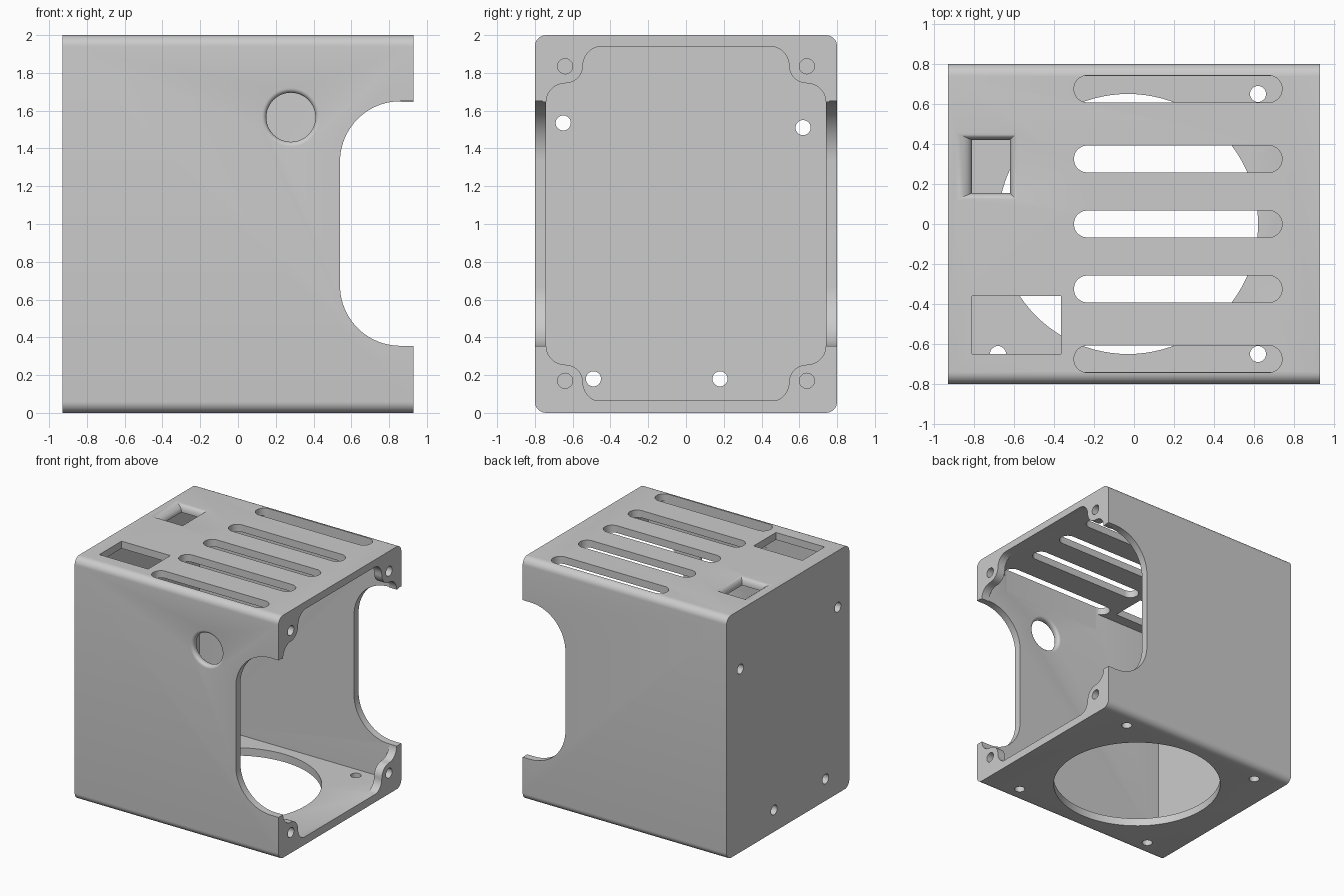
import bpy
import bmesh
from math import sin, cos, pi, radians

cube = bpy.data.objects.get("Cube")
if cube:
    bpy.data.objects.remove(cube, do_unlink=True)

grey = bpy.data.materials.new("plain grey")
grey.use_nodes = True
COLOUR = (0.6, 0.6, 0.6, 1)
grey.diffuse_color = COLOUR
grey.node_tree.nodes["Principled BSDF"].inputs["Base Color"].default_value = COLOUR


def arc(cx, cy, r, start, end, n=12):
    angles = [radians(start + (end - start) * i / n) for i in range(n + 1)]
    return [(cx + r * cos(a), cy + r * sin(a)) for a in angles]


def circle(cx, cy, r, n=32):
    return arc(cx, cy, r, 0, 360, n)[:-1]


def rect(x0, x1, y0, y1):
    return [(x0, y0), (x1, y0), (x1, y1), (x0, y1)]


def rounded(x0, x1, y0, y1, r, n=12):
    e = r * 1.0001
    return (arc(x1 - e, y1 - e, r, 0, 90, n) + arc(x0 + e, y1 - e, r, 90, 180, n)
            + arc(x0 + e, y0 + e, r, 180, 270, n) + arc(x1 - e, y0 + e, r, 270, 360, n))


def loft(name, sections, axis):
    """Closed solid through (profile, position) sections along an axis."""
    place = {"x": lambda p, h: (h, p[0], p[1]),
             "y": lambda p, h: (p[0], h, p[1]),
             "z": lambda p, h: (p[0], p[1], h)}[axis]
    bm = bmesh.new()
    rings = [[bm.verts.new(place(p, h)) for p in prof] for prof, h in sections]
    n = len(rings[0])
    for a, b in zip(rings, rings[1:]):
        for i in range(n):
            j = (i + 1) % n
            bm.faces.new((a[i], a[j], b[j], b[i]))
    bm.faces.new(rings[0])
    bm.faces.new(rings[-1])
    bmesh.ops.recalc_face_normals(bm, faces=bm.faces)
    mesh = bpy.data.meshes.new(name)
    bm.to_mesh(mesh)
    bm.free()
    mesh.materials.append(grey)
    obj = bpy.data.objects.new(name, mesh)
    bpy.context.collection.objects.link(obj)
    return obj


def prism(name, profile, axis, lo, hi):
    return loft(name, [(profile, lo), (profile, hi)], axis)


def combine(tool, operation="DIFFERENCE"):
    tool.hide_render = True
    mod = housing.modifiers.new(tool.name, "BOOLEAN")
    mod.operation = operation
    mod.solver = "EXACT"
    mod.object = tool
    bpy.context.view_layer.objects.active = housing
    bpy.ops.object.modifier_apply(modifier=mod.name)
    bpy.data.objects.remove(tool, do_unlink=True)


# Shell: rounded long edges, hollow, open at one end
housing = prism("housing", rounded(-0.8, 0.8, 0, 2, 0.06, 8), "x", -0.93, 0.93)
combine(prism("cavity", rect(-0.74, 0.74, 0.065, 1.94), "x", -0.87, 1.2))

# Large rounded notches in both side walls
combine(prism("side_notch", rounded(0.54, 1.6, 0.355, 1.65, 0.32, 20), "y", -1, 1))

# Screw bosses in the corners of the open end
boss = (arc(0.445, 1.84, 0.1, 90, 0) + arc(0.64, 1.84, 0.095, 180, 270)[1:]
        + arc(0.64, 1.645, 0.1, 90, 0)[1:] + [(0.76, 1.645), (0.76, 1.96), (0.445, 1.96)])
for sy in (-1, 1):
    for top in (True, False):
        profile = [(sy * y, z if top else 2 - z) for y, z in boss]
        combine(prism("screw_boss", profile, "x", 0.86, 0.93), "UNION")
        combine(prism("boss_hole", circle(sy * 0.64, 1.835 if top else 0.17, 0.04),
                      "x", 0.8, 1))

# Ventilation slots in the top
for y in (-0.675, -0.325, 0, 0.325, 0.675):
    combine(prism("vent_slot", rounded(-0.3, 0.74, y - 0.067, y + 0.067, 0.066),
                  "z", 1.8, 2.1))

# Rectangular window and flared cable opening in the top
combine(prism("top_window", rect(-0.81, -0.365, -0.65, -0.36), "z", 1.8, 2.1))


def flare(s):
    return rect(-0.81 - 0.08 * s, -0.62 + 0.035 * s, 0.155 - 0.035 * s, 0.42 + 0.035 * s)


steps = [pi / 2 * i / 6 for i in range(7)]
combine(loft("flared_opening", [(flare(1), 2.1)]
             + [(flare(1 - sin(t)), 2 - 0.055 * (1 - cos(t))) for t in steps]
             + [(flare(0), 1.85)], "z"))

# Fan opening and its screw holes in the floor
combine(prism("fan_opening", circle(-0.03, 0, 0.65, 96), "z", -0.1, 0.15))
for x in (-0.68, 0.62):
    for y in (-0.65, 0.65):
        combine(prism("fan_screw_hole", circle(x, y, 0.04), "z", -0.1, 0.15))

# Mounting holes in the closed end
for y, z in ((-0.65, 1.535), (0.62, 1.51), (-0.49, 0.18), (0.18, 0.18)):
    combine(prism("mounting_hole", circle(y, z, 0.04), "x", -1, -0.8))

# Round hole with softened rims in the front wall
rim = [(0.13 + 0.025 * (1 - sin(t)), 0.025 * (1 - cos(t))) for t in steps]
outer = [(circle(0.28, 1.565, r, 48), -0.8 + d) for r, d in rim]
inner = [(circle(0.28, 1.565, r, 48), -0.74 - d) for r, d in reversed(rim)]
wide = circle(0.28, 1.565, 0.155, 48)
combine(loft("front_hole", [(wide, -0.9)] + outer + inner + [(wide, -0.65)], "y"))

# Smooth curved surfaces, crisp edges
bpy.ops.object.select_all(action="DESELECT")
housing.select_set(True)
bpy.context.view_layer.objects.active = housing
bpy.ops.object.shade_smooth_by_angle(angle=radians(30))
